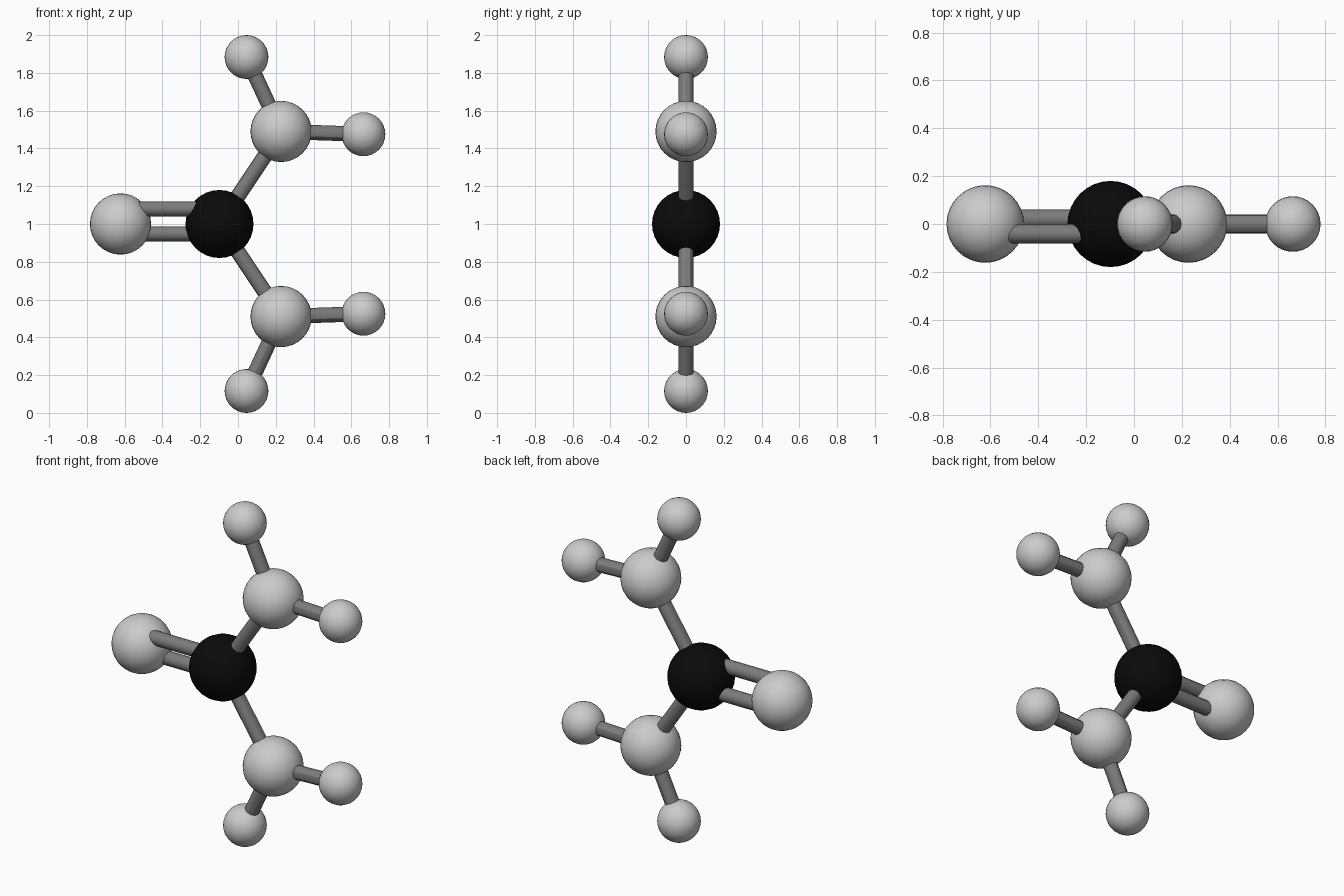
import bpy
from mathutils import Vector

if "Cube" in bpy.data.objects:
    bpy.data.objects.remove(bpy.data.objects["Cube"])

def material(name, value):
    m = bpy.data.materials.new(name)
    m.diffuse_color = (value, value, value, 1)
    m.use_nodes = True
    m.node_tree.nodes["Principled BSDF"].inputs["Base Color"].default_value = m.diffuse_color
    return m

black = material("black", 0.003)
dark_grey = material("dark_grey", 0.2)

def atom(name, pos, radius, mat=None):
    bpy.ops.mesh.primitive_uv_sphere_add(segments=32, ring_count=16, radius=radius, location=pos)
    ob = bpy.context.object
    ob.name = name
    bpy.ops.object.shade_smooth()
    if mat:
        ob.data.materials.append(mat)

def bond(name, a, b, offset=(0, 0, 0)):
    a, b, offset = Vector(a), Vector(b), Vector(offset)
    d = b - a
    bpy.ops.mesh.primitive_cylinder_add(vertices=12, radius=0.04, depth=d.length,
                                        location=(a + b) / 2 + offset)
    ob = bpy.context.object
    ob.name = name
    ob.rotation_mode = 'QUATERNION'
    ob.rotation_quaternion = d.to_track_quat('Z', 'Y')
    bpy.ops.object.shade_smooth_by_angle()
    ob.data.materials.append(dark_grey)

carbon = (-0.098, 0, 1)
oxygen = (-0.622, 0, 1)
atom("carbon_atom", carbon, 0.18, black)
atom("oxygen_atom", oxygen, 0.162)

# double bond, slightly twisted about its axis
bond("double_bond_upper", oxygen, carbon, (0, -0.041, 0.08))
bond("double_bond_lower", oxygen, carbon, (0, 0.021, -0.052))

# two mirrored arms, above and below the carbon
for side, s in (("upper", 1), ("lower", -1)):
    nitrogen = (0.228, 0, 1 + s * 0.49)
    outer = (0.045, 0, 1 + s * 0.884)
    right = (0.664, 0, 1 + s * 0.475)
    atom(side + "_nitrogen_atom", nitrogen, 0.162)
    atom(side + "_outer_hydrogen", outer, 0.116)
    atom(side + "_right_hydrogen", right, 0.116)
    bond(side + "_carbon_bond", carbon, nitrogen)
    bond(side + "_outer_hydrogen_bond", nitrogen, outer)
    bond(side + "_right_hydrogen_bond", nitrogen, right)
